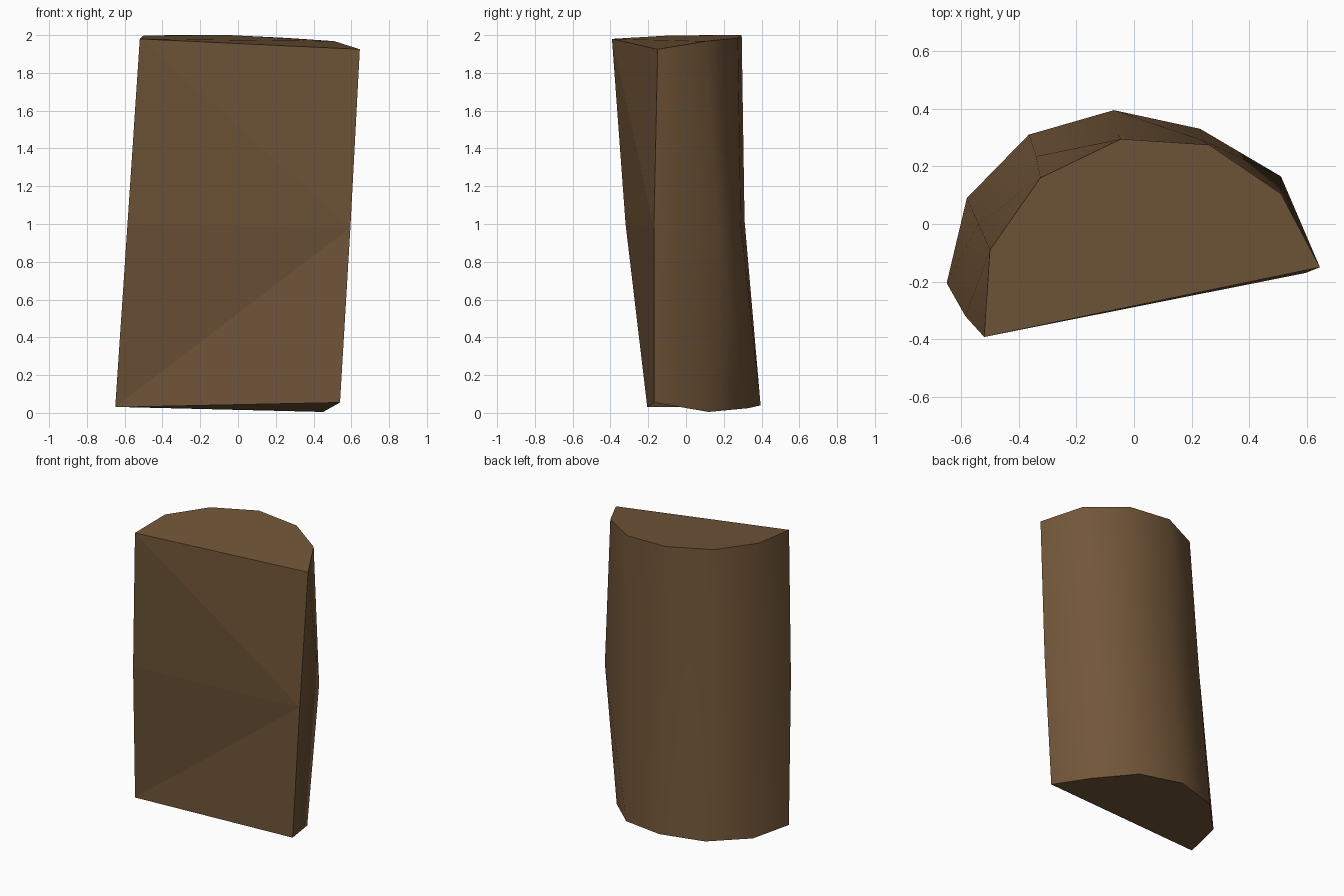
import bpy, bmesh, math

if "Cube" in bpy.data.objects:
    bpy.data.objects.remove(bpy.data.objects["Cube"])

# bark-brown wood
wood = bpy.data.materials.new("wood_brown")
wood.diffuse_color = (0.165, 0.092, 0.040, 1.0)
wood.use_nodes = True
wood.node_tree.nodes["Principled BSDF"].inputs["Base Color"].default_value = wood.diffuse_color

# half-round cross-sections, front left corner round the back to front right
BOTTOM = [(-0.65, -0.205, 0.03), (-0.58, 0.09, 0.03), (-0.365, 0.31, 0.035), (-0.07, 0.395, 0.04),
          (0.23, 0.33, 0.025), (0.45, 0.12, 0.005), (0.54, -0.17, 0.055)]
MIDDLE = [(-0.585, -0.32, 1.0), (-0.54, 0.0, 1.01), (-0.34, 0.235, 1.02), (-0.055, 0.31, 1.02),
          (0.24, 0.29, 1.01), (0.51, 0.165, 0.985), (0.595, -0.17, 0.98)]
TOP = [(-0.52, -0.392, 1.98), (-0.50, -0.09, 1.998), (-0.325, 0.16, 2.0), (-0.045, 0.295, 2.0),
       (0.26, 0.275, 1.985), (0.51, 0.105, 1.968), (0.645, -0.15, 1.925)]

bm = bmesh.new()
rings = [[bm.verts.new(p) for p in ring] for ring in (BOTTOM, MIDDLE, TOP)]
b, m, t = rings

# rounded back, smooth shaded
for lo, hi in ((b, m), (m, t)):
    for i in range(6):
        f = bm.faces.new((lo[i], hi[i], hi[i + 1], lo[i + 1]))
        f.smooth = True

# split front face, creased towards the middle of the right edge
for tri in ((b[0], b[6], m[6]), (b[0], m[6], m[0]), (m[0], m[6], t[0]), (t[0], m[6], t[6])):
    bm.faces.new(tri)

# sawn ends
bm.faces.new(b)
bm.faces.new(t[::-1])
bmesh.ops.recalc_face_normals(bm, faces=bm.faces)

# hard edges at the ends and front corners
for e in bm.edges:
    e.smooth = all(f.smooth for f in e.link_faces)

mesh = bpy.data.meshes.new("split_log")
bm.to_mesh(mesh)
bm.free()
mesh.materials.append(wood)
log = bpy.data.objects.new("split_log", mesh)
bpy.context.collection.objects.link(log)
